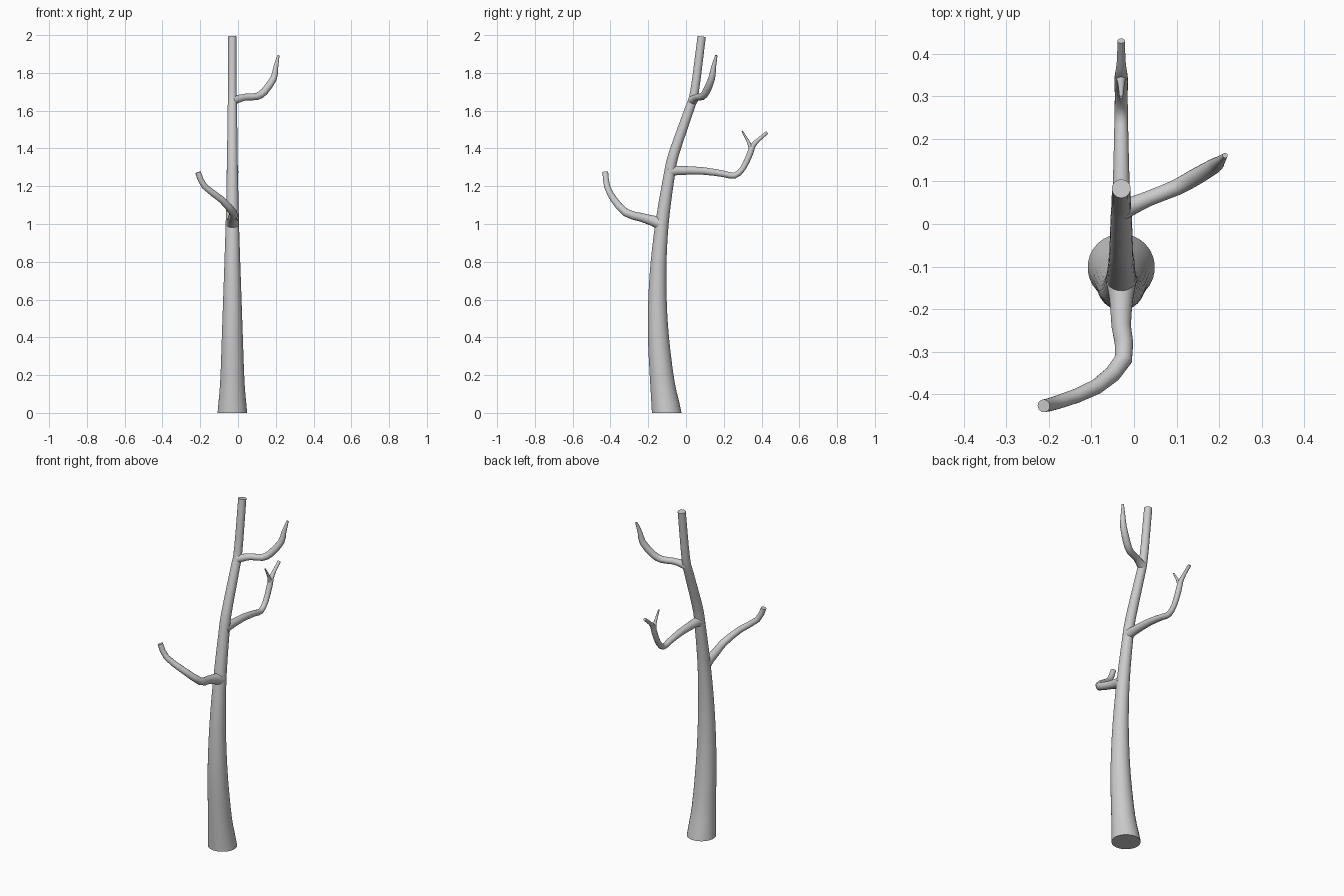
import bpy, bmesh, math
from mathutils import Vector

if "Cube" in bpy.data.objects:
    bpy.data.objects.remove(bpy.data.objects["Cube"])


def catmull(pts, steps):
    """Smooth a list of (x, y, z, radius) points."""
    p = [Vector(q) for q in pts]
    p = [2 * p[0] - p[1]] + p + [2 * p[-1] - p[-2]]
    out = []
    for i in range(1, len(p) - 2):
        a, b, c, d = p[i - 1:i + 3]
        for s in range(steps):
            t = s / steps
            out.append(0.5 * (2 * b + (c - a) * t + (2 * a - 5 * b + 4 * c - d) * t * t
                              + (3 * b - a - 3 * c + d) * t ** 3))
    return out + [p[-2]]


def limb(name, pts, steps=2, sides=20, flat_base=False):
    """Tapered round limb swept along a path, capped at both ends."""
    path = catmull(pts, steps)
    pos = [q.to_3d() for q in path]
    bm = bmesh.new()
    rings, side = [], None
    for i, c in enumerate(pos):
        d = (pos[min(i + 1, len(pos) - 1)] - pos[max(i - 1, 0)]).normalized()
        if flat_base and i == 0:
            d = Vector((0, 0, 1))
        if side is None:
            side = d.orthogonal()
        side = (side - d * side.dot(d)).normalized()
        up = d.cross(side)
        ring = []
        for k in range(sides):
            a = 2 * math.pi * k / sides
            ring.append(bm.verts.new(c + path[i][3] * (side * math.cos(a) + up * math.sin(a))))
        rings.append(ring)
    for r0, r1 in zip(rings, rings[1:]):
        for k in range(sides):
            n = (k + 1) % sides
            bm.faces.new((r0[k], r0[n], r1[n], r1[k]))
    bm.faces.new(rings[0][::-1])
    bm.faces.new(rings[-1])
    bmesh.ops.recalc_face_normals(bm, faces=bm.faces)
    me = bpy.data.meshes.new(name)
    bm.to_mesh(me)
    bm.free()
    ob = bpy.data.objects.new(name, me)
    bpy.context.collection.objects.link(ob)
    bpy.context.view_layer.objects.active = ob
    ob.select_set(True)
    bpy.ops.object.shade_smooth_by_angle(angle=math.radians(50))
    ob.select_set(False)
    return ob


X = -0.03

# Trunk: leans back, then sweeps toward +y
limb("trunk", [(X, -0.102, 0, .079), (X, -0.125, .16, .065), (X, -0.146, .4, .056),
               (X, -0.151, .6, .049), (X, -0.145, .8, .042), (X, -0.125, 1.02, .035),
               (X, -0.09, 1.25, .030), (X, -0.065, 1.37, .028), (X, 0.015, 1.6, .025),
               (X, 0.045, 1.7, .023), (X, 0.083, 1.993, .022)],
     steps=3, sides=28, flat_base=True)

# Low front branch
limb("front_branch", [(X, -0.135, 1.003, .036), (X, -0.175, 1.017, .028),
                      (X, -0.24, 1.036, .023), (-.025, -0.318, 1.06, .021),
                      (-.088, -0.382, 1.13, .018), (-.178, -0.418, 1.2, .016),
                      (-.212, -0.427, 1.274, .015)])

# Rear branch and its two twigs
limb("rear_branch", [(X, -0.09, 1.275, .032), (X, -0.05, 1.283, .025), (X, 0.09, 1.281, .020),
                     (X, 0.2, 1.265, .017), (X, 0.257, 1.256, .016), (X, 0.302, 1.295, .015),
                     (X, 0.338, 1.37, .016), (X, 0.355, 1.415, .014),
                     (X, 0.385, 1.447, .010), (X, 0.43, 1.485, .009)])
limb("rear_twig", [(X, 0.345, 1.395, .013), (X, 0.33, 1.435, .008), (X, 0.297, 1.492, .004)])

# High right-hand branch
limb("upper_branch", [(-.025, 0.036, 1.655, .026), (.0, 0.045, 1.662, .021),
                      (.04, 0.062, 1.672, .018), (.1, 0.086, 1.675, .019),
                      (.14, 0.108, 1.702, .020), (.188, 0.136, 1.77, .018),
                      (.2, 0.146, 1.83, .013), (.214, 0.161, 1.893, .006)])
